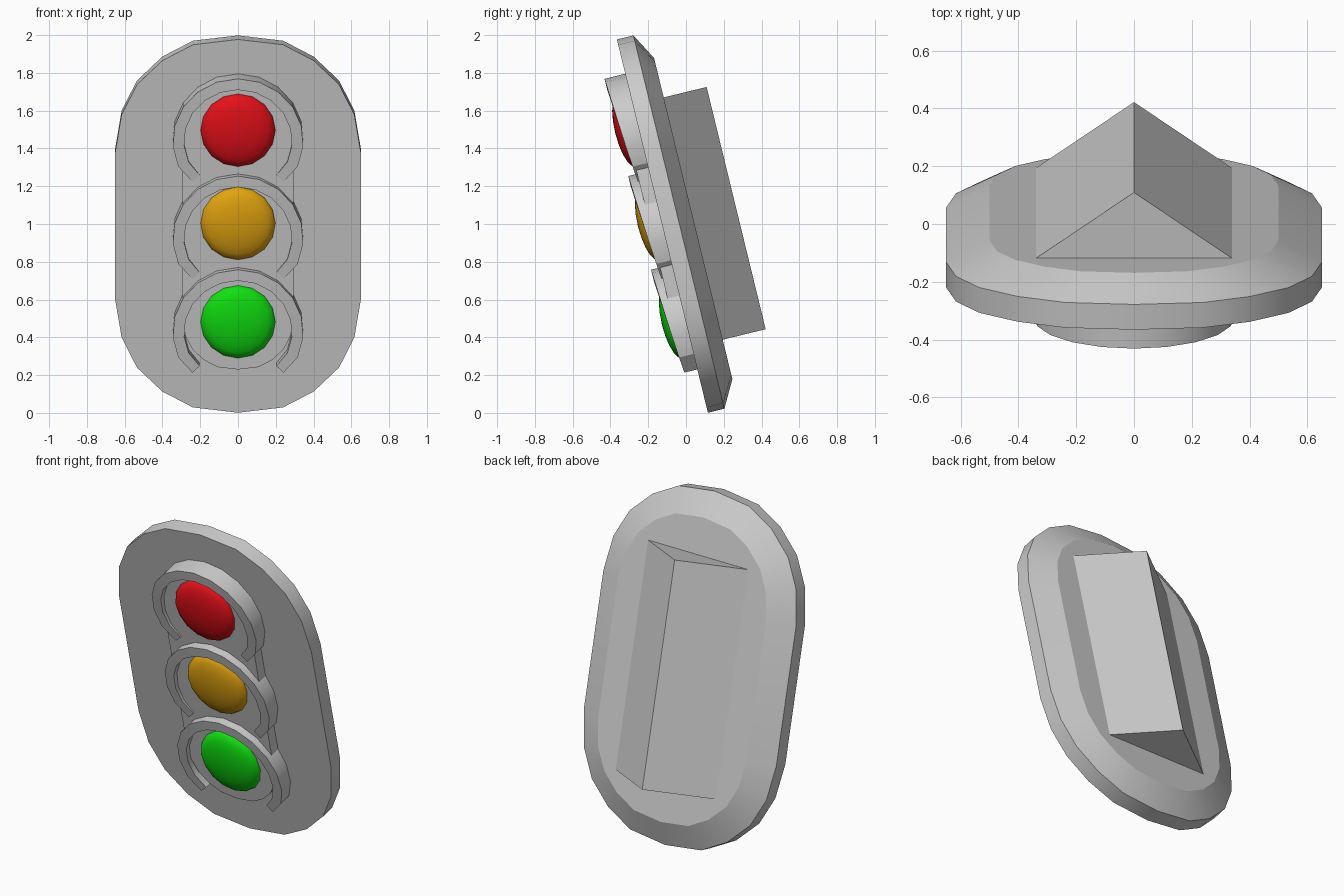
import bpy, bmesh
from math import sin, cos, pi, radians
from mathutils import Matrix

if "Cube" in bpy.data.objects:
    bpy.data.objects.remove(bpy.data.objects["Cube"])

# Parts are built upright (x right, y back, z up) and then leaned back as one
LEAN = Matrix.Translation((0, -0.125, 0.989)) @ Matrix.Rotation(radians(13.7), 4, 'X')


def finish(name, bm, angle=None, color=None):
    bmesh.ops.recalc_face_normals(bm, faces=bm.faces)
    bm.transform(LEAN)
    me = bpy.data.meshes.new(name)
    bm.to_mesh(me)
    bm.free()
    ob = bpy.data.objects.new(name, me)
    bpy.context.collection.objects.link(ob)
    if color:
        mat = bpy.data.materials.new(name + "_colour")
        mat.diffuse_color = (*color, 1)
        mat.use_nodes = True
        mat.node_tree.nodes["Principled BSDF"].inputs["Base Color"].default_value = mat.diffuse_color
        me.materials.append(mat)
    if angle:
        bpy.ops.object.select_all(action='DESELECT')
        ob.select_set(True)
        bpy.context.view_layer.objects.active = ob
        bpy.ops.object.shade_smooth_by_angle(angle=radians(angle))
    return ob


def loft(bm, rings, closed=False):
    """Bridge equal rings of points; cap both ends, or join last to first."""
    vs = [[bm.verts.new(p) for p in r] for r in rings]
    n = len(vs[0])
    for a, b in zip(vs, vs[1:]):
        for i in range(n):
            j = (i + 1) % n
            bm.faces.new((a[i], a[j], b[j], b[i]))
    if not closed:
        bm.faces.new(vs[0])
        bm.faces.new(vs[-1])


# Quarter of a plate end cap, as fractions of half width and cap height
CAP = [(1, 0), (.948, .333), (.823, .6), (.617, .812), (.367, .953), (0, 1)]


def stadium(w, cap, y, lo, hi):
    quarter = [(x * w, z * cap) for x, z in CAP]
    top = quarter + [(-x, z) for x, z in quarter[-2::-1]]
    return ([(x, y, hi + z) for x, z in top] +
            [(-x, y, lo - z) for x, z in top])


# Oval backplate with bevelled rear edge
bm = bmesh.new()
loft(bm, [stadium(.65, .615, 0, -.402, .402),
          stadium(.65, .615, .09, -.402, .402),
          stadium(.50, .473, .168, -.402, .402)])
finish("backplate", bm, 25)

# Triangular housing on the rear
bm = bmesh.new()
loft(bm, [[(-.34, .167, z), (.34, .167, z), (0, .402, z)] for z in (-.66, .66)])
finish("rear_housing", bm)

# Slim raised panel behind the lenses
bm = bmesh.new()
loft(bm, [stadium(.295, .28, y, -.486, .48) for y in (.01, -.064)])
finish("lens_panel", bm, 25)


# Open-bottomed hood, shallower toward its two ends
def hood(name, zc, segs=14):
    bm = bmesh.new()
    rings = []
    for i in range(segs + 1):
        a = radians(-43 + 266 * i / segs)
        c, s = cos(a), sin(a)
        front = -.091 - .022 * s if s > 0 else -.091 - .03 * s
        end = i in (0, segs)
        ro, ri = (.33, .278) if end else (.346, .286)
        rings.append([(r * c, y, zc + r * s) for r, y in
                      ((ro, .01), (ro, front), (ri, front), (ri, .01))])
    loft(bm, rings)
    finish(name, bm, 25)


# Shallow domed lens
def lens(name, zc, color, sides=16, steps=5, r=.198, h=.062):
    bm = bmesh.new()
    rings = [[(r * cos(2 * pi * i / sides), -.02, zc + r * sin(2 * pi * i / sides))
              for i in range(sides)]]
    for k in range(steps):
        t = pi / 2 * k / steps
        rings.append([(r * cos(t) * cos(2 * pi * i / sides), -.064 - h * sin(t),
                       zc + r * cos(t) * sin(2 * pi * i / sides))
                      for i in range(sides)])
    loft(bm, rings)
    # replace the flat tip by a fan
    tip = min(bm.faces, key=lambda f: f.calc_center_median().y)
    fan = bmesh.ops.poke(bm, faces=[tip])
    fan['verts'][0].co.y = -.064 - h
    finish(name, bm, 50, color)


for word, hood_z, lens_z, color in (
        ("red", .484, .538, (.80, .005, .01)),
        ("amber", -.046, .030, (.76, .37, .005)),
        ("green", -.556, -.506, (.005, .75, .005))):
    hood(word + "_hood", hood_z)
    lens(word + "_lens", lens_z, color)
